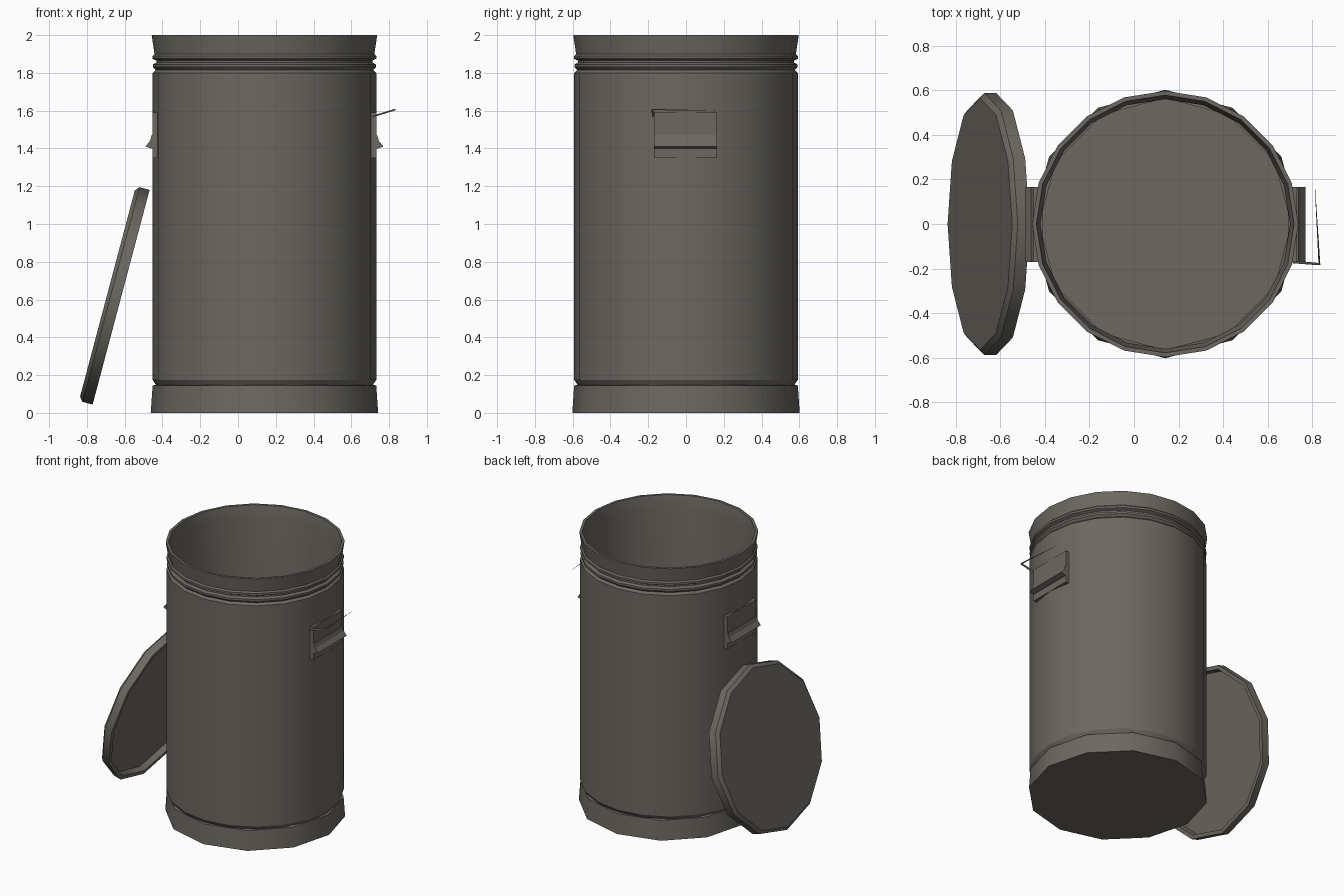
import bpy, bmesh, math
from mathutils import Matrix, Vector

if "Cube" in bpy.data.objects:
    bpy.data.objects.remove(bpy.data.objects["Cube"])

CX = 0.14  # bin axis

metal = bpy.data.materials.new("weathered grey metal")
metal.diffuse_color = (0.150, 0.140, 0.118, 1.0)
metal.use_nodes = True
metal.node_tree.nodes["Principled BSDF"].inputs["Base Color"].default_value = metal.diffuse_color


def finish(name, bm, angle=None):
    """Turn a bmesh into a named object, smooth below the given angle."""
    bmesh.ops.remove_doubles(bm, verts=bm.verts, dist=1e-5)
    bmesh.ops.recalc_face_normals(bm, faces=bm.faces)
    mesh = bpy.data.meshes.new(name)
    bm.to_mesh(mesh)
    bm.free()
    mesh.materials.append(metal)
    ob = bpy.data.objects.new(name, mesh)
    bpy.context.collection.objects.link(ob)
    if angle:
        bpy.ops.object.select_all(action='DESELECT')
        ob.select_set(True)
        bpy.context.view_layer.objects.active = ob
        bpy.ops.object.shade_smooth_by_angle(angle=math.radians(angle))
    return ob


def lathe(name, profile, sides, matrix):
    """Spin a list of (radius, height) points around z."""
    bm = bmesh.new()
    pts = [bm.verts.new((r, 0, z)) for r, z in profile]
    edges = [bm.edges.new(p) for p in zip(pts, pts[1:])]
    bmesh.ops.spin(bm, geom=pts + edges, cent=(0, 0, 0), axis=(0, 0, 1),
                   angle=math.tau, steps=sides, use_merge=True)
    bmesh.ops.transform(bm, matrix=matrix, verts=bm.verts)
    return finish(name, bm, 32)


def prism(bm, section, y0, y1):
    """Extrude an (x, z) section along y."""
    a = [bm.verts.new((x, y0, z)) for x, z in section]
    b = [bm.verts.new((x, y1, z)) for x, z in section]
    n = len(section)
    bm.faces.new(a)
    bm.faces.new(b[::-1])
    for i in range(n):
        j = (i + 1) % n
        bm.faces.new((a[i], a[j], b[j], b[i]))


axis = Matrix.Translation((CX, 0, 0))

# Open drum: floor, inner wall, flared rim, double groove, outer wall
lathe("bin_body", [
    (0, 0.03), (0.56, 0.03), (0.56, 1.90), (0.578, 2.0), (0.597, 2.0),
    (0.582, 1.90), (0.592, 1.89), (0.592, 1.875), (0.572, 1.865),
    (0.572, 1.855), (0.590, 1.845), (0.590, 1.83), (0.576, 1.815),
    (0.592, 1.80), (0.592, 0.175), (0.572, 0.145)], 20, axis)

# Flared foot with closed underside
lathe("bin_foot", [(0, 0), (0.602, 0), (0.592, 0.145), (0.565, 0.15)], 12, axis)

# Shallow hollow lid leaning against the left side (local +z is its outer face)
lean = math.atan2(0.30, 1.13)
lathe("leaning_lid", [
    (0, 0.0375), (0.565, 0.0375), (0.588, 0.018), (0.588, -0.0375),
    (0.560, -0.0375), (0.552, 0.005), (0, 0.005)], 12,
    Matrix.Translation((-0.655, 0, 0.622)) @ Matrix.Rotation(lean - math.pi / 2, 4, 'Y'))

# Handle mounts on both sides: back plate with a wedge shaped grip
for side, label in ((1, "right"), (-1, "left")):
    bm = bmesh.new()
    prism(bm, [(0.55, 1.35), (0.592, 1.35), (0.592, 1.59), (0.55, 1.59)], -0.17, 0.165)
    prism(bm, [(0.58, 1.475), (0.597, 1.47), (0.606, 1.44), (0.63, 1.41),
               (0.60, 1.40), (0.58, 1.40)], -0.17, 0.165)
    if side < 0:
        bmesh.ops.scale(bm, vec=(-1, 1, 1), verts=bm.verts)
    bmesh.ops.translate(bm, vec=(CX, 0, 0), verts=bm.verts)
    finish(label + "_handle", bm)


# Bent thin wire sticking out above the right handle
bm = bmesh.new()
path = [Vector(p) for p in ((0.715, -0.17, 1.57), (0.832, -0.18, 1.606), (0.812, 0.16, 1.60))]
rings = []
for p, w in zip(path, (0.012, 0.010, 0.002)):
    rings.append([bm.verts.new(p + Vector(o) * w) for o in
                  ((-0.4, -0.5, -0.3), (0.4, -0.5, -0.3), (0, 0.5, 0.4))])
for a, b in zip(rings, rings[1:]):
    for i in range(3):
        j = (i + 1) % 3
        bm.faces.new((a[i], a[j], b[j], b[i]))
bm.faces.new(rings[0])
bm.faces.new(rings[-1])
finish("bent_wire", bm)
